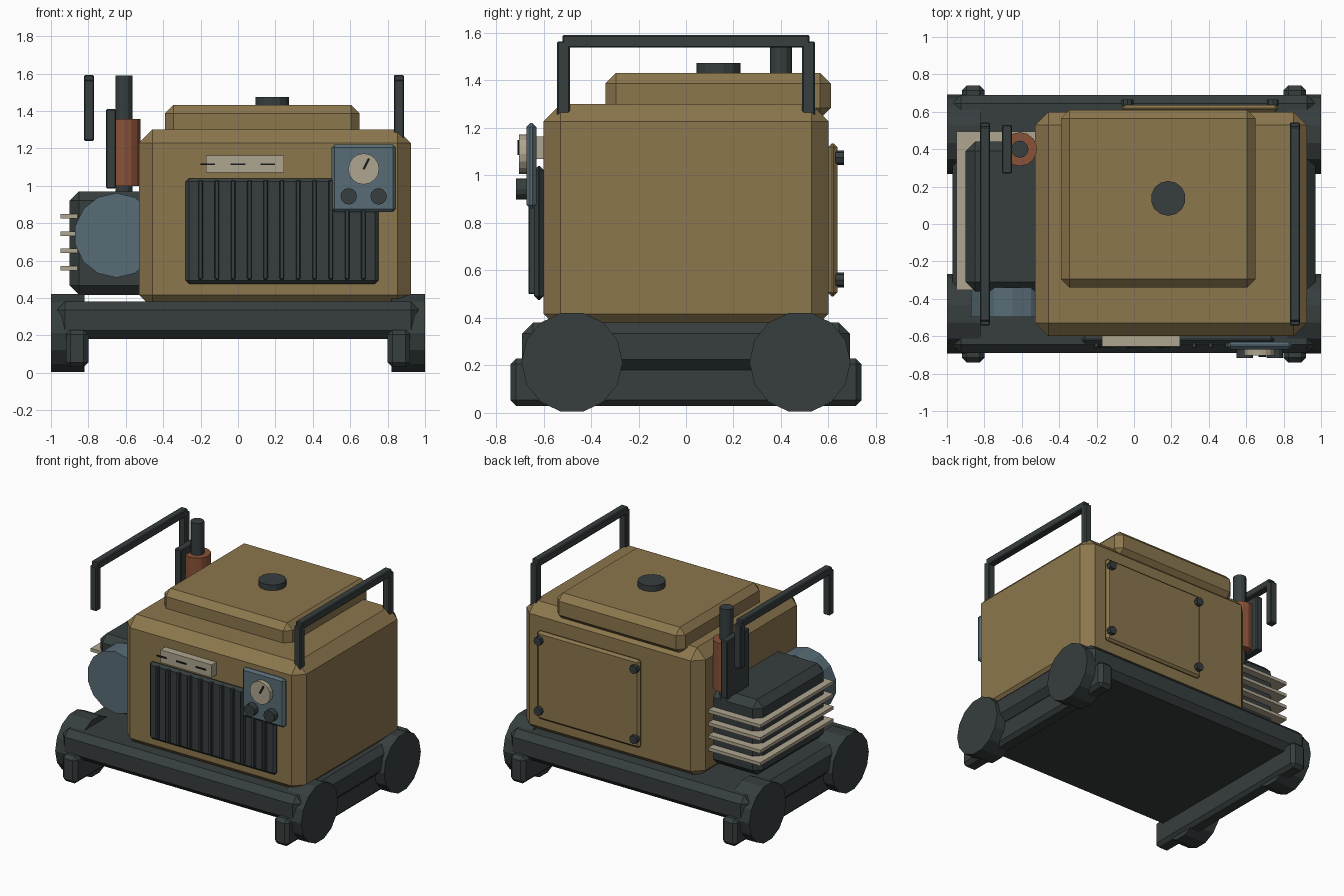
import bpy, bmesh, math
from mathutils import Matrix, Vector

if "Cube" in bpy.data.objects:
    bpy.data.objects.remove(bpy.data.objects["Cube"])


def mat(name, r, g, b):
    m = bpy.data.materials.new(name)
    m.diffuse_color = (r, g, b, 1)
    m.use_nodes = True
    m.node_tree.nodes["Principled BSDF"].inputs["Base Color"].default_value = m.diffuse_color
    return m


TAN = mat("tan paint", 0.262, 0.184, 0.075)
DARK = mat("dark metal", 0.038, 0.048, 0.049)
BLUE = mat("blue grey", 0.098, 0.15, 0.18)
CREAM = mat("cream", 0.43, 0.38, 0.28)
RUST = mat("rust", 0.25, 0.085, 0.04)
BLACK = mat("black", 0.008, 0.01, 0.01)


def finish(bm, name, m, bevel):
    if bevel:
        bmesh.ops.bevel(bm, geom=bm.edges[:], offset=bevel, segments=1,
                        affect='EDGES', profile=0.5)
    me = bpy.data.meshes.new(name)
    bm.to_mesh(me)
    bm.free()
    me.materials.append(m)
    ob = bpy.data.objects.new(name, me)
    bpy.context.collection.objects.link(ob)
    return ob


def box(name, m, x, y, z, bevel=0.0):
    """Box from (min, max) ranges, with chamfered edges."""
    bm = bmesh.new()
    bmesh.ops.create_cube(bm, size=1)
    lo = Vector((x[0], y[0], z[0]))
    hi = Vector((x[1], y[1], z[1]))
    c, s = (lo + hi) / 2, hi - lo
    for v in bm.verts:
        v.co = Vector(v.co[i] * s[i] + c[i] for i in range(3))
    return finish(bm, name, m, bevel)


def cyl(name, m, axis, c, r, span, sides=14):
    """Cylinder along an axis; c = centre on the other axes, span = range along it."""
    bm = bmesh.new()
    bmesh.ops.create_cone(bm, cap_ends=True, segments=sides, radius1=r, radius2=r,
                          depth=span[1] - span[0])
    mid = (span[0] + span[1]) / 2
    if axis == 'X':
        rot, pos = Matrix.Rotation(math.pi / 2, 4, 'Y'), (mid, c[0], c[1])
    elif axis == 'Y':
        rot, pos = Matrix.Rotation(math.pi / 2, 4, 'X'), (c[0], mid, c[1])
    else:
        rot, pos = Matrix.Identity(4), (c[0], c[1], mid)
    bm.transform(Matrix.Translation(pos) @ rot)
    return finish(bm, name, m, 0)


# Skid base, cross bars and wheels
box("skid_base", DARK, (-0.97, 0.97), (-0.69, 0.69), (0.18, 0.38), 0.045)
for s in (-1, 1):
    box("cross_bar", DARK, (s * 0.86 - 0.06, s * 0.86 + 0.06), (-0.74, 0.74), (0.03, 0.23), 0.025)
    for y in (-0.48, 0.48):
        cyl("wheel", DARK, 'X', (y, 0.213), 0.213, sorted((s * 0.82, s * 1.0)))

# Housing, top cover and filler cap
box("housing", TAN, (-0.53, 0.925), (-0.60, 0.60), (0.345, 1.30), 0.072)
box("top_cover", TAN, (-0.39, 0.65), (-0.34, 0.61), (1.24, 1.432), 0.045)
cyl("filler_cap", DARK, 'Z', (0.183, 0.137), 0.093, (1.42, 1.474))

# Front grille with vertical slats
box("grille_panel", DARK, (-0.28, 0.75), (-0.64, -0.598), (0.475, 1.04), 0.018)
for i in range(11):
    x = -0.2 + 0.087 * i
    box("grille_slat", DARK, (x - 0.012, x + 0.012), (-0.664, -0.632), (0.50, 1.03), 0.004)

# Name plate with three dashes
box("name_plate", CREAM, (-0.17, 0.245), (-0.655, -0.60), (1.07, 1.163))
for x in (-0.162, 0.0, 0.158):
    box("plate_dash", BLACK, (x - 0.039, x + 0.039), (-0.661, -0.654), (1.11, 1.12))

# Control panel with gauge and knobs
box("control_panel", BLUE, (0.50, 0.845), (-0.672, -0.63), (0.86, 1.22), 0.016)
cyl("gauge", CREAM, 'Y', (0.672, 1.09), 0.083, (-0.704, -0.67), 16)
needle = box("gauge_needle", BLACK, (-0.006, 0.006), (-0.003, 0.003), (-0.032, 0.032))
needle.rotation_euler = (0, math.radians(27), 0)
needle.location = (0.686, -0.707, 1.117)
for x in (0.592, 0.752):
    cyl("control_knob", DARK, 'Y', (x, 0.943), 0.044, (-0.716, -0.67), 12)

# Rear service door with bolts
box("service_door", TAN, (-0.065, 0.77), (0.598, 0.637), (0.49, 1.135), 0.016)
for x in (-0.035, 0.742):
    for z in (0.56, 1.075):
        cyl("door_bolt", DARK, 'Y', (x, z), 0.031, (0.63, 0.665), 8)

# Engine block with cooling fins and fan housing
box("engine_block", DARK, (-0.90, -0.45), (-0.36, 0.44), (0.417, 0.97), 0.05)
for z in (0.56, 0.652, 0.744, 0.838):
    box("cooling_fin", CREAM, (-0.95, -0.50), (-0.352, 0.495), (z - 0.012, z + 0.012))
cyl("fan_housing", BLUE, 'Y', (-0.65, 0.735), 0.226, (-0.497, -0.34))

# Exhaust
cyl("exhaust_pipe", DARK, 'Z', (-0.61, 0.40), 0.046, (0.90, 1.59), 12)
cyl("muffler", RUST, 'Z', (-0.61, 0.40), 0.091, (1.0, 1.357))
box("heat_shield", DARK, (-0.706, -0.652), (0.27, 0.53), (0.985, 1.41), 0.006)

# Carry handles
for x in (-0.797, 0.86):
    xr = (x - 0.027, x + 0.027)
    box("handle_bar", DARK, xr, (-0.52, 0.52), (1.538, 1.592), 0.006)
    for y in (-0.516, 0.516):
        box("handle_leg", DARK, xr, (y - 0.027, y + 0.027), (1.24, 1.565), 0.006)
